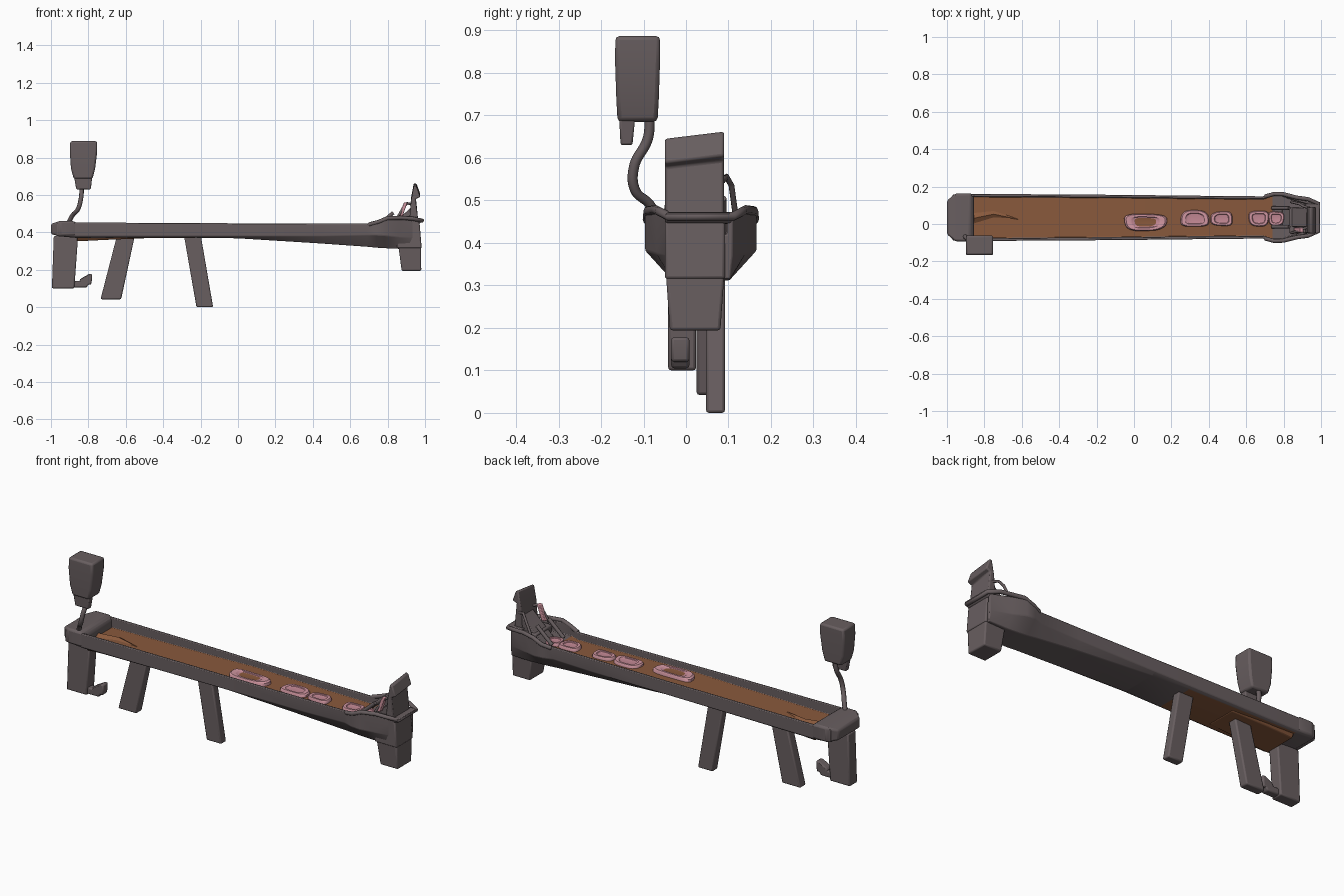
import bpy, bmesh, math

if "Cube" in bpy.data.objects:
    bpy.data.objects.remove(bpy.data.objects["Cube"], do_unlink=True)


def material(name, r, g, b):
    m = bpy.data.materials.new(name)
    m.use_nodes = True
    m.diffuse_color = (r, g, b, 1)
    m.node_tree.nodes["Principled BSDF"].inputs["Base Color"].default_value = (r, g, b, 1)
    return m


GREY = material("warm grey metal", .138, .112, .116)
BROWN = material("brown belt", .25, .1, .045)
PINK = material("pink meat", .64, .31, .36)
ROSE = material("dark pink meat", .55, .25, .3)
CY = .035  # centre line of the trough


def finish(bm, name, mats, bevel=0.0):
    bmesh.ops.recalc_face_normals(bm, faces=bm.faces)
    me = bpy.data.meshes.new(name)
    bm.to_mesh(me)
    bm.free()
    ob = bpy.data.objects.new(name, me)
    bpy.context.collection.objects.link(ob)
    for m in mats:
        me.materials.append(m)
    bpy.ops.object.select_all(action='DESELECT')
    ob.select_set(True)
    bpy.context.view_layer.objects.active = ob
    if bevel:
        mod = ob.modifiers.new("soft edges", 'BEVEL')
        mod.width, mod.segments = bevel, 2
        mod.limit_method = 'ANGLE'
    bpy.ops.object.shade_smooth_by_angle(angle=math.radians(35))


def loft(name, rings, mats=(GREY,), bevel=.008, rule=None):
    """Skin equal-length rings of points and close both ends."""
    bm = bmesh.new()
    vs = [[bm.verts.new(p) for p in ring] for ring in rings]
    n = len(vs[0])
    for a, b in zip(vs, vs[1:]):
        for i in range(n):
            j = (i + 1) % n
            f = bm.faces.new((a[i], a[j], b[j], b[i]))
            if rule:
                f.material_index = rule(i, f.calc_center_median().x)
    bm.faces.new(vs[0])
    bm.faces.new(vs[-1])
    finish(bm, name, mats, bevel)


def rect(z, x0, x1, y0, y1):
    return [(x0, y0, z), (x1, y0, z), (x1, y1, z), (x0, y1, z)]


def post(name, levels, y0, y1, mat=GREY, bevel=.007):
    """Upright block from levels of (z, x0, x1)."""
    loft(name, [rect(*level, y0, y1) for level in levels], (mat,), bevel)


def rod(name, pts, radius, smooth=True):
    cu = bpy.data.curves.new(name, 'CURVE')
    cu.dimensions = '3D'
    cu.bevel_depth, cu.bevel_resolution, cu.use_fill_caps = radius, 2, True
    sp = cu.splines.new('BEZIER' if smooth else 'POLY')
    if smooth:
        sp.bezier_points.add(len(pts) - 1)
        for bp, p in zip(sp.bezier_points, pts):
            bp.co = p
            bp.handle_left_type = bp.handle_right_type = 'AUTO'
    else:
        sp.points.add(len(pts) - 1)
        for q, p in zip(sp.points, pts):
            q.co = (*p, 1)
    cu.materials.append(GREY)
    ob = bpy.data.objects.new(name, cu)
    bpy.context.collection.objects.link(ob)


# Trough: x, half width, rim z, wall foot z, keel half width, keel z, floor z
stations = [(-.97, .122, .45, .385, .112, .38, .4), (-.86, .126, .452, .38, .114, .37, .4),
            (-.22, .122, .45, .38, .104, .371, .412), (0, .12, .448, .38, .095, .368, .419),
            (.45, .115, .447, .38, .085, .34, .412), (.69, .113, .447, .385, .075, .323, .41),
            (.74, .131, .457, .385, .072, .318, .41), (.79, .131, .472, .382, .07, .315, .41),
            (.86, .105, .47, .375, .069, .312, .42), (.97, .075, .46, .37, .07, .315, .42)]


def section(x, w, zr, zl, k, zk, floor):
    t = .015
    half = [(k, zk), (w, zl), (w, zr), (w - t, zr), (w - t, floor)]
    ring = half + [(-y, z) for y, z in reversed(half)]
    return [(x, CY + y, z) for y, z in ring]


def trough_colour(i, x):
    belt = i == 4 and x < .73
    underside = i == 9 and -.86 < x < -.22
    return 1 if belt or underside else 0


loft("trough", [section(*s) for s in stations], (GREY, BROWN), .004, trough_colour)

# Rounded cap on the far end
loft("end_cap", [[(x, CY - w, z0), (x, CY + w, z0), (x, CY + w, z1), (x, CY - w, z1)]
                 for x, w, z0, z1 in ((-1, .09, .39, .445), (-.955, .128, .38, .46),
                                      (-.875, .128, .38, .46), (-.855, .118, .385, .44))],
     bevel=.01)

# Legs
post("end_leg", [(.1, -.995, -.875), (.38, -.985, -.855)], -.042, .024)
post("slanted_leg", [(.042, -.735, -.625), (.39, -.645, -.55)], .025, .075)
post("middle_leg", [(0, -.222, -.133), (.39, -.29, -.2)], .047, .092)
loft("front_end_leg", [rect(.194, .875, .98, -.038, .081), rect(.325, .858, .978, -.047, .09)],
     bevel=.007)

# Hook at the foot of the end leg
post("hook_bar", [(.105, -.9, -.81), (.14, -.9, -.785)], -.035, .008)
post("hook_tip", [(.12, -.85, -.785), (.15, -.845, -.78), (.178, -.795, -.78)], -.035, .008)

# Head: neck, flared lip and upright plate
post("neck", [(.315, .85, .982), (.46, .83, .97)], -.05, .092)
side = [(.7, .112, .442), (.75, .126, .455), (.8, .124, .476), (.87, .106, .478),
        (.93, .098, .474), (.985, .075, .462)]
lip = [(x, CY - w, z) for x, w, z in side] + [(x, CY + w, z) for x, w, z in reversed(side)]
rod("lip", lip, .011, False)
post("lip_shelf", [(.445, .93, .97), (.472, .9, .997)], -.05, .108)


def upright_ring(y, lift):
    prof = [(.915, .45), (.965, .45), (.95, .59), (.975, .6), (.955, .655), (.94, .658), (.925, .58)]
    return [(x, y, z + (lift if z > .56 else 0)) for x, z in prof]


loft("upright_plate", [upright_ring(-.05, -.012), upright_ring(.09, .005)], bevel=.006)

# Side braces, ramp and levers at the head
for s, label in ((-1, "right"), (1, "left")):
    rod(label + "_brace", [(.84, CY + s * .083, .455), (.885, CY + s * .072, .535),
                           (.905, CY + s * .06, .556), (.94, CY + s * .05, .545)], .007, False)
    rod(label + "_lever", [(.74, CY + s * .05, .425), (.83, CY + s * .05, .505)], .01, False)
loft("ramp", [[(.79, y, .41), (.93, y, .41), (.93, y, .54), (.9, y, .51)]
              for y in (CY - .05, CY + .05)], bevel=.004)
post("meat_strip", [(.48, .855, .878), (.56, .888, .906)], -.045, -.02, PINK, .003)


# Meat cuts: rounded slabs with an inset groove and centre
def meat(name, x, y, top, rx, ry, centre):
    bm = bmesh.new()
    n = 20

    def ring(k, z):
        out = []
        for i in range(n):
            a = 2 * math.pi * i / n
            c, s = math.cos(a), math.sin(a)
            wob = 1 + .05 * math.sin(3 * a + x * 9)
            out.append(bm.verts.new((x + rx * k * wob * math.copysign(abs(c) ** .65, c),
                                     y + ry * k * wob * math.copysign(abs(s) ** .65, s), z)))
        return out
    rings = [ring(1, .405), ring(.98, top - .007), ring(.9, top), ring(.66, top),
             ring(.6, top - .004), ring(.5, top - .005)]
    for k, (a, b) in enumerate(zip(rings, rings[1:])):
        for i in range(n):
            j = (i + 1) % n
            bm.faces.new((a[i], a[j], b[j], b[i])).material_index = 1 if k > 2 else 0
    bm.faces.new(rings[0])
    bm.faces.new(rings[-1]).material_index = centre
    finish(bm, name, (PINK, ROSE, BROWN))


for i, cut in enumerate(((.06, .01, .438, .115, .046, 2), (.325, .028, .43, .077, .045, 1),
                         (.47, .028, .428, .06, .039, 1), (.668, .03, .427, .055, .042, 1),
                         (.76, .03, .427, .042, .038, 1))):
    meat(f"meat_cut_{i + 1}", *cut)

# Fold in the belt near the cap
loft("belt_fold", [[(x, y0, .399), (x, y1, .399), (x, (y0 + y1) / 2, z)]
                   for x, y0, y1, z in ((-.86, 0, .06, .415), (-.75, .03, .075, .412),
                                        (-.62, .02, .03, .406))], (BROWN,), 0)

# Sagging belt below, near the end leg
loft("belt_sag", [[(x, CY - w, .385), (x, CY + w, .385), (x, CY + w * .8, z), (x, CY - w * .8, z)]
                  for x, w, z in ((-.86, .112, .352), (-.7, .11, .36), (-.5, .1, .368))],
     (BROWN,), .004)

# Monitor on a bent stalk
loft("monitor", [rect(.685, -.878, -.778, -.161, -.067), rect(.74, -.893, -.764, -.164, -.064),
                 rect(.83, -.899, -.753, -.167, -.061), rect(.887, -.897, -.753, -.166, -.061)],
     bevel=.01)
loft("monitor_nozzle", [rect(.63, -.865, -.787, -.154, -.126),
                        rect(.69, -.875, -.78, -.157, -.12)], bevel=.005)
rod("monitor_stalk", [(-.83, -.085, .7), (-.835, -.09, .645), (-.84, -.122, .58),
                      (-.855, -.12, .525), (-.885, -.085, .49), (-.91, -.06, .44)], .012)
